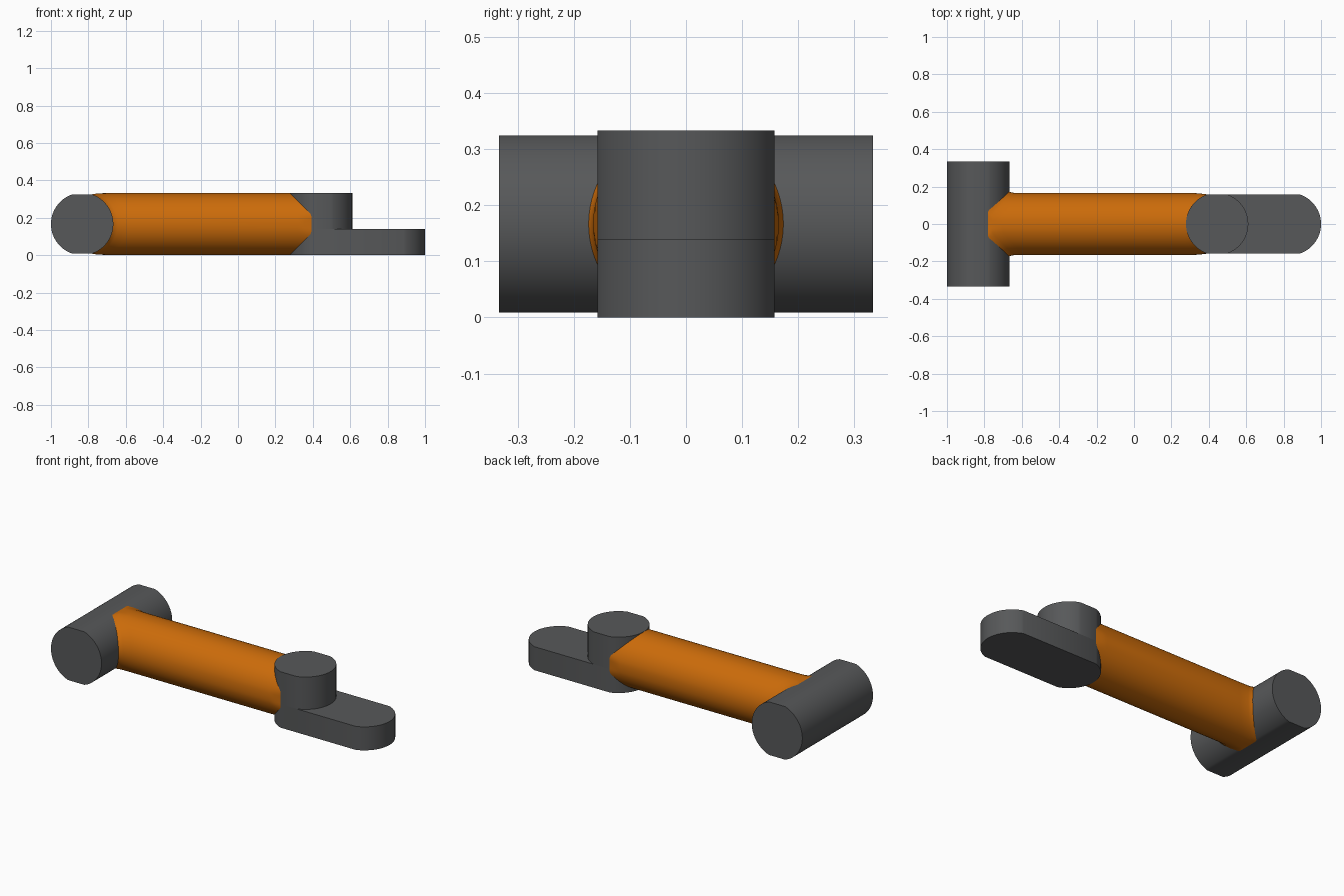
import bpy, bmesh, math

if "Cube" in bpy.data.objects:
    bpy.data.objects.remove(bpy.data.objects["Cube"])

R, H, ZC = 0.1667, 0.158, 0.1665   # joint radius, flat half height, arm axis height
XL, XR, XT = -0.8333, 0.4445, 0.8333  # pivot centres


def material(name, color):
    mat = bpy.data.materials.new(name)
    mat.diffuse_color = (*color, 1)
    mat.use_nodes = True
    mat.node_tree.nodes["Principled BSDF"].inputs["Base Color"].default_value = mat.diffuse_color
    return mat


GREY = material("dark_grey", (0.095, 0.098, 0.101))
ORANGE = material("orange", (0.60, 0.148, 0.003))


def finish(name, bm, mat):
    bmesh.ops.recalc_face_normals(bm, faces=bm.faces)
    me = bpy.data.meshes.new(name)
    bm.to_mesh(me)
    bm.free()
    me.materials.append(mat)
    ob = bpy.data.objects.new(name, me)
    bpy.context.collection.objects.link(ob)
    bpy.context.view_layer.objects.active = ob
    ob.select_set(True)
    bpy.ops.object.shade_smooth_by_angle(angle=math.radians(25))
    ob.select_set(False)


def slot(x0, x1, n=32):
    """Round-ended outline with flattened long sides."""
    a = math.asin(H / R)
    angles = [-a + 2 * a * i / n for i in range(n + 1)]
    return ([(x1 + R * math.cos(t), R * math.sin(t)) for t in angles] +
            [(x0 - R * math.cos(t), -R * math.sin(t)) for t in angles])


def prism(name, outline, lo, hi, place):
    bm = bmesh.new()
    ends = [[bm.verts.new(place(u, v, w)) for u, v in outline] for w in (lo, hi)]
    n = len(outline)
    for e in ends:
        bm.faces.new(e)
    for i in range(n):
        j = (i + 1) % n
        bm.faces.new((ends[0][i], ends[0][j], ends[1][j], ends[1][i]))
    finish(name, bm, GREY)


# Grey joints: cross barrel, upright boss and flat tab
prism("cross_barrel", slot(XL, XL), -0.333, 0.333, lambda u, v, w: (u, w, v + ZC))
prism("upright_boss", slot(XR, XR), 0.14, 0.333, lambda u, v, w: (u, v, w))
prism("flat_tab", slot(XR, XT), 0.0, 0.14, lambda u, v, w: (u, v, w))

# Orange arm: each end is saddle-shaped to wrap its joint, flared at the barrel
# Rings: (left end?, radius, clamp, distance from joint surface)
rings = [(True, 0.174, 0.158, -0.001), (True, 0.170, 0.160, 0.007),
         (True, 0.1665, 0.163, 0.025), (True, 0.1655, 0.1655, 0.08),
         (False, 0.1655, 0.1655, 0.07), (False, 0.1655, 0.1625, 0.035),
         (False, 0.1655, 0.158, -0.001)]
bm = bmesh.new()
N = 96
loops = []
for left, r, c, d in rings:
    loop = []
    for i in range(N):
        t = 2 * math.pi * i / N
        y, z = r * math.cos(t), r * math.sin(t)
        if left:
            z = max(-c, min(c, z))
            x = XL + math.sqrt(R * R - min(abs(z), H) ** 2) + d
        else:
            y = max(-c, min(c, y))
            x = XR - math.sqrt(R * R - min(abs(y), H) ** 2) - d
        loop.append(bm.verts.new((x, y, z + ZC)))
    loops.append(loop)
for a, b in zip(loops, loops[1:]):
    for i in range(N):
        j = (i + 1) % N
        bm.faces.new((a[i], a[j], b[j], b[i]))
finish("arm_tube", bm, ORANGE)
